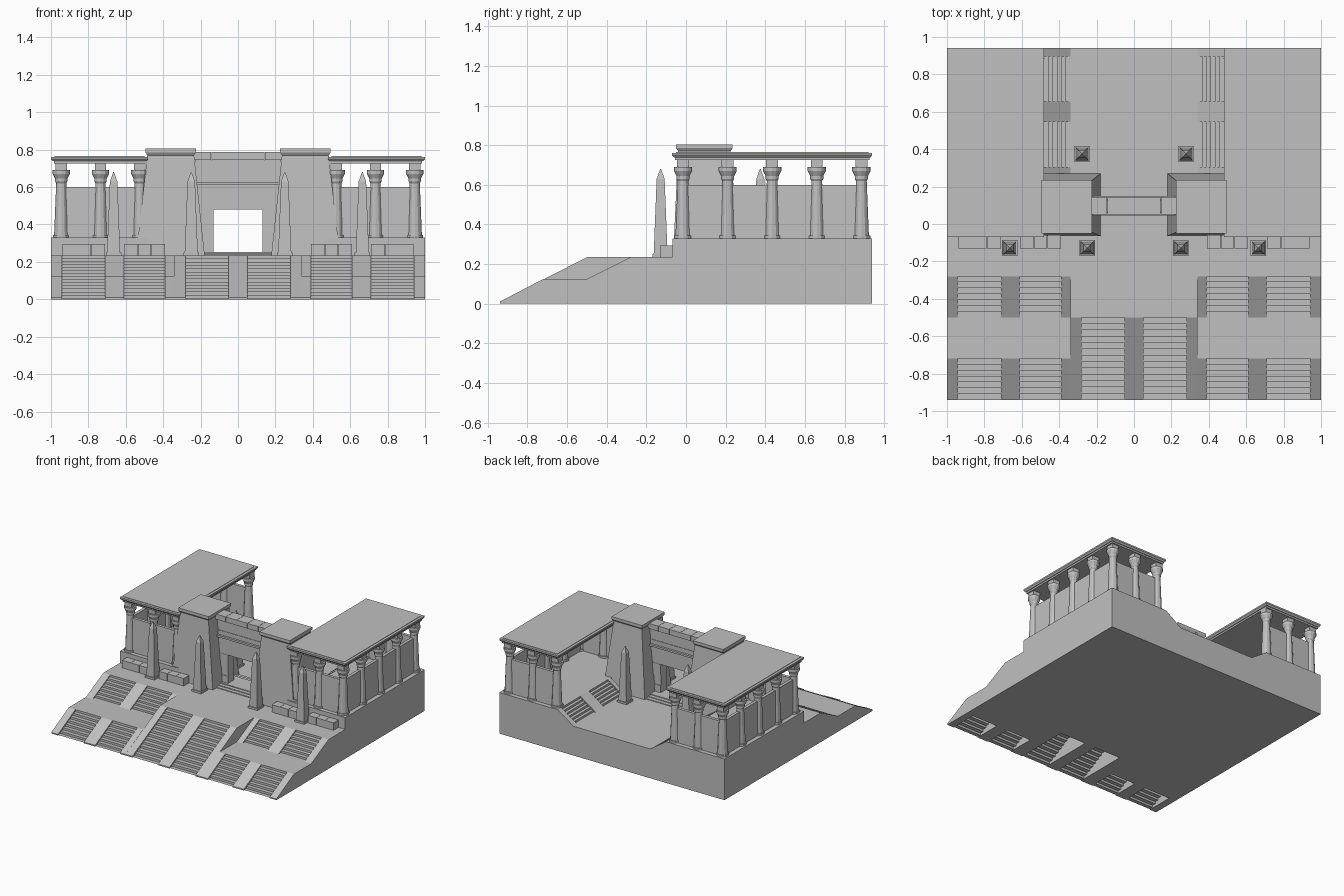
import bpy, bmesh, math

if "Cube" in bpy.data.objects:
    bpy.data.objects.remove(bpy.data.objects["Cube"], do_unlink=True)

stone = bpy.data.materials.new("grey_stone")
stone.use_nodes = True
GREY = (0.53, 0.53, 0.53, 1)
stone.diffuse_color = GREY
stone.node_tree.nodes["Principled BSDF"].inputs["Base Color"].default_value = GREY

FLOOR, DECK, LANDING = 0.235, 0.33, 0.125
FRONT, BACK = -0.94, 0.94


def finish(name, bm, mirror=True, recalc=True):
    """Turn a bmesh into a named object, optionally mirrored across x."""
    if recalc:
        bmesh.ops.recalc_face_normals(bm, faces=bm.faces)
    mesh = bpy.data.meshes.new(name)
    bm.to_mesh(mesh)
    bm.free()
    mesh.materials.append(stone)
    obj = bpy.data.objects.new(name, mesh)
    bpy.context.collection.objects.link(obj)
    if mirror:
        mod = obj.modifiers.new("mirror", 'MIRROR')
        mod.use_mirror_merge = False
    return obj


def frustum(bm, low, high, z0, z1):
    """Four-sided solid between two (x0, x1, y0, y1) rectangles."""
    rings = []
    for (x0, x1, y0, y1), z in ((low, z0), (high, z1)):
        rings.append([bm.verts.new((x, y, z))
                      for x, y in ((x0, y0), (x1, y0), (x1, y1), (x0, y1))])
    a, b = rings
    bm.faces.new(a[::-1])
    bm.faces.new(b)
    for i in range(4):
        j = (i + 1) % 4
        bm.faces.new((a[i], a[j], b[j], b[i]))


def box(bm, x0, x1, y0, y1, z0, z1):
    frustum(bm, (x0, x1, y0, y1), (x0, x1, y0, y1), z0, z1)


def around(x, y, r):
    return (x - r, x + r, y - r, y + r)


def extrude(bm, profile, a, b, axis='X', solid=True):
    """Sweep a (u, z) profile from a to b along x or y."""
    def place(u, z, t):
        return (t, u, z) if axis == 'X' else (u, t, z)
    va = [bm.verts.new(place(u, z, a)) for u, z in profile]
    vb = [bm.verts.new(place(u, z, b)) for u, z in profile]
    n = len(profile)
    for i in range(n if solid else n - 1):
        j = (i + 1) % n
        bm.faces.new((va[i], vb[i], vb[j], va[j]))
    if solid:
        bm.faces.new(va)
        bm.faces.new(vb[::-1])


def steps(u0, z0, u1, z1, n):
    """Stair outline climbing from (u0, z0) to (u1, z1)."""
    pts = []
    for i in range(n):
        u = u0 + (u1 - u0) * i / n
        pts += [(u, z0 + (z1 - z0) * i / n), (u, z0 + (z1 - z0) * (i + 1) / n)]
    # drop the bottom tread so that ramps stand proud of the stairs
    return [(u, max(z0, z - (z1 - z0) / n)) for u, z in pts][1:] + [(u1, z1 - (z1 - z0) / n), (u1, z1)]


# Terraced base: ramps between stair flights
tail = [(BACK, FLOOR), (BACK, 0)]
bm = bmesh.new()
ramp = [(FRONT, 0), (FRONT, 0.01), (-0.72, LANDING), (-0.5, LANDING), (-0.28, FLOOR)] + tail
for x0, x1 in ((0.34, 0.39), (0.61, 0.71), (0.94, 1.0)):
    extrude(bm, ramp, x0, x1)
flight = [(-0.72, 0), (-0.72, LANDING)] + steps(-0.5, LANDING, -0.28, FLOOR, 7) + tail
for x0, x1 in ((0.39, 0.61), (0.71, 0.94)):
    extrude(bm, flight, x0, x1)
center_ramp = [(FRONT, 0), (FRONT, 0.01), (-0.5, FLOOR)] + tail
for x0, x1 in ((0, 0.05), (0.28, 0.34)):
    extrude(bm, center_ramp, x0, x1)
extrude(bm, [(-0.5, 0), (-0.5, FLOOR)] + tail, 0.05, 0.28)
finish("terrace_base", bm)

# Thin lower stair flights in the slots between the ramps
bm = bmesh.new()
for x0, x1 in ((0.39, 0.61), (0.71, 0.94)):
    extrude(bm, steps(FRONT, 0.005, -0.72, LANDING, 7), x0, x1, solid=False)
extrude(bm, steps(FRONT, 0.005, -0.5, FLOOR, 13), 0.05, 0.28, solid=False)
finish("lower_stairs", bm, recalc=False)

# Raised decks and the side stairs down to the court
bm = bmesh.new()
box(bm, 0.48, 1.0, -0.065, BACK, FLOOR, DECK)
finish("pavilion_deck", bm)

bm = bmesh.new()
for y0, y1 in ((0.27, 0.305), (0.545, 0.655), (0.895, BACK)):
    extrude(bm, [(0.34, FLOOR), (0.48, DECK), (0.48, FLOOR)], y0, y1, 'Y')
for y0, y1 in ((0.305, 0.545), (0.655, 0.895)):
    extrude(bm, steps(0.34, FLOOR, 0.48, DECK, 6) + [(0.48, FLOOR)], y0, y1, 'Y')
finish("court_stairs", bm)

# Columns with flared capitals
COL_X, COL_Y = (0.525, 0.735, 0.945), (-0.015, 0.21, 0.435, 0.66, 0.885)
spots = [(x, y) for x in COL_X for y in (COL_Y[0], COL_Y[-1])]
spots += [(COL_X[-1], y) for y in COL_Y[1:-1]]
rings = [(0.33, 0.045), (0.345, 0.045), (0.345, 0.038), (0.62, 0.027), (0.63, 0.033),
         (0.645, 0.033), (0.67, 0.046), (0.69, 0.046)]
SIDES = 12
bm = bmesh.new()
for x, y in spots:
    loops = [[bm.verts.new((x + r * math.cos(k * math.tau / SIDES),
                            y + r * math.sin(k * math.tau / SIDES), z))
              for k in range(SIDES)] for z, r in rings]
    for lo, hi in zip(loops, loops[1:]):
        for k in range(SIDES):
            m = (k + 1) % SIDES
            bm.faces.new((lo[k], lo[m], hi[m], hi[k]))
    bm.faces.new(loops[0][::-1])
    bm.faces.new(loops[-1])
    r = 0.03
    box(bm, x - r, x + r, y - r, y + r, 0.69, 0.73)
finish("columns", bm)

# Half-height screen walls between the columns
bm = bmesh.new()
for y in (COL_Y[0], COL_Y[-1]):
    frustum(bm, (COL_X[0], COL_X[-1], y - 0.02, y + 0.02),
            (COL_X[0], COL_X[-1], y - 0.012, y + 0.012), DECK, 0.6)
x = COL_X[-1]
frustum(bm, (x - 0.02, x + 0.02, COL_Y[0], COL_Y[-1]),
        (x - 0.012, x + 0.012, COL_Y[0], COL_Y[-1]), DECK, 0.6)
finish("screen_walls", bm)

# Flat roofs with stepped cornice
bm = bmesh.new()
box(bm, 0.495, 0.985, -0.055, 0.925, 0.725, 0.738)
frustum(bm, (0.49, 0.99, -0.06, 0.93), (0.48, 1.0, -0.07, BACK), 0.738, 0.75)
box(bm, 0.48, 1.0, -0.07, BACK, 0.75, 0.762)
box(bm, 0.5, 0.98, -0.05, 0.92, 0.762, 0.765)
finish("pavilion_roof", bm)

# Battered gate towers
bm = bmesh.new()
frustum(bm, (0.178, 0.545, -0.065, 0.27), (0.235, 0.485, -0.04, 0.225), FLOOR, 0.77)
frustum(bm, (0.235, 0.485, -0.04, 0.225), (0.225, 0.495, -0.05, 0.235), 0.77, 0.785)
box(bm, 0.225, 0.495, -0.05, 0.235, 0.785, 0.805)
finish("gate_tower", bm)

# Gate wall of stone courses, with jambs and threshold
bm = bmesh.new()
for z0, z1, y0, y1 in ((0.48, 0.61, 0.06, 0.135), (0.61, 0.625, 0.045, 0.15),
                       (0.625, 0.66, 0.062, 0.133), (0.66, 0.745, 0.066, 0.129)):
    box(bm, -0.23, 0.23, y0, y1, z0, z1)
for i in range(5):
    x0 = -0.24 + i * 0.096
    box(bm, x0 + 0.001, x0 + 0.095, 0.05, 0.145, 0.745, 0.787)
finish("gate_wall", bm, mirror=False)

bm = bmesh.new()
for i, (z0, z1) in enumerate(((0.24, 0.31), (0.31, 0.395), (0.395, 0.48))):
    box(bm, 0.13, 0.23, 0.058 + 0.004 * (i % 2), 0.137 - 0.004 * (i % 2), z0, z1)
finish("gate_jambs", bm)

bm = bmesh.new()
for k in range(3):
    d = 0.03 * k
    box(bm, -0.19, 0.19, -0.02 + d, 0.255 - d, FLOOR, FLOOR + 0.006 * (k + 1))
finish("gate_threshold", bm, mirror=False)

# Low stone blocks along the front of the decks
bm = bmesh.new()
for x0, x1 in ((0.39, 0.61), (0.71, 0.94)):
    w = (x1 - x0) / 3
    for i in range(3):
        box(bm, x0 + i * w + 0.001, x0 + (i + 1) * w - 0.001, -0.13, -0.06, FLOOR, 0.295)
finish("front_blocks", bm)
bm = bmesh.new()
box(bm, 0.5, 1.0, -0.068, -0.06, FLOOR, DECK)
finish("deck_facing", bm)

# Obelisks on plinths
bm = bmesh.new()
for x, y in ((0.25, -0.128), (0.665, -0.128), (0.278, 0.375)):
    frustum(bm, around(x, y, 0.042), around(x, y, 0.042), FLOOR, 0.25)
    frustum(bm, around(x, y, 0.035), around(x, y, 0.02), 0.25, 0.63)
    frustum(bm, around(x, y, 0.02), around(x, y, 0.002), 0.63, 0.68)
finish("obelisks", bm)
